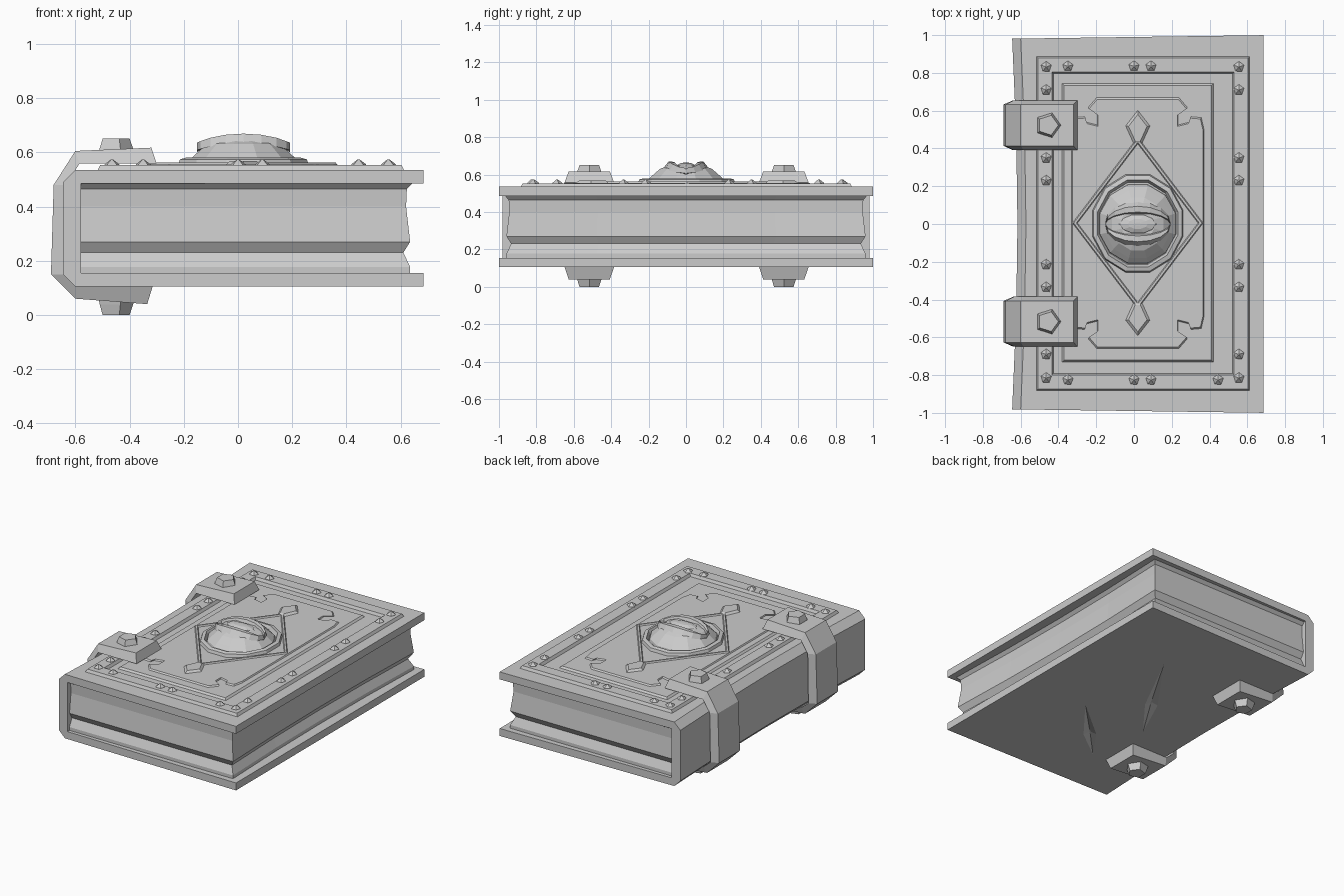
import bpy, bmesh, math
from math import sin, cos, pi, sqrt

if "Cube" in bpy.data.objects:
    bpy.data.objects.remove(bpy.data.objects["Cube"])

CX = 0.02  # centre of the cover decoration


def loft(name, rings, cyclic=False):
    """Skin a list of equal point rings; cap the ends unless cyclic."""
    bm = bmesh.new()
    vs = [[bm.verts.new(p) for p in r] for r in rings]
    n = len(vs[0])
    for i in range(len(vs) if cyclic else len(vs) - 1):
        a, b = vs[i], vs[(i + 1) % len(vs)]
        for j in range(n):
            k = (j + 1) % n
            bm.faces.new((a[j], a[k], b[k], b[j]))
    if not cyclic:
        bm.faces.new(vs[0])
        bm.faces.new(vs[-1])
    bmesh.ops.recalc_face_normals(bm, faces=bm.faces)
    me = bpy.data.meshes.new(name)
    bm.to_mesh(me)
    bm.free()
    ob = bpy.data.objects.new(name, me)
    bpy.context.collection.objects.link(ob)
    return ob


def rect(x0, x1, y0, y1, z, inset=0):
    x0, x1, y0, y1 = x0 + inset, x1 - inset, y0 + inset, y1 - inset
    return [(x0, y0, z), (x1, y0, z), (x1, y1, z), (x0, y1, z)]


def ngon(cx, cy, rx, ry, z, n, turn=0):
    return [(cx + rx * cos(turn + 2 * pi * i / n), cy + ry * sin(turn + 2 * pi * i / n), z)
            for i in range(n)]


def plate(name, pts, cx, cy, z0, z1, shrink):
    """Raised outline with sloping sides."""
    return loft(name, [[(cx + x * s, cy + y * s, z) for x, y in pts]
                       for s, z in ((1, z0), (shrink, z1))])


# Cover: C-shaped wrap with chamfered spine that bows inward halfway along
profile = [(0.685, 0.105), (-0.60, 0.105), (-0.645, 0.15), (-0.645, 0.49), (-0.60, 0.535),
           (0.685, 0.535), (0.685, 0.485), (-0.58, 0.485), (-0.58, 0.155), (0.685, 0.155)]
rings = []
for t in (-1, -0.5, 0, 0.5, 1):
    bow = 0.028 * (1 - t * t)
    rings.append([(x + (bow if x < -0.59 else 0), t * (0.99 + 0.014 * x), z) for x, z in profile])
cover = loft("cover", rings)

# Two shallow gouges in the back cover
for i, (x0, y0, x1, y1) in enumerate([(0.23, -0.2, -0.21, -0.65), (0.175, 0.5, -0.27, -0.235)]):
    mx, my = x0 * 0.4 + x1 * 0.6, y0 * 0.4 + y1 * 0.6
    ln = math.hypot(x1 - x0, y1 - y0)
    nx, ny = -(y1 - y0) / ln * 0.04, (x1 - x0) / ln * 0.04
    ring = [(x0, y0), (mx + nx, my + ny), (x1, y1), (mx - nx, my - ny)]
    cut = loft("gouge_cutter", [[(x, y, 0.09) for x, y in ring], [(x, y, 0.105) for x, y in ring],
                                [(mx + (x - mx) * 0.1, my + (y - my) * 0.1, 0.125) for x, y in ring]])
    cut.hide_render = True
    cut.hide_set(True)
    m = cover.modifiers.new("gouge", "BOOLEAN")
    m.operation, m.solver, m.object = "DIFFERENCE", "EXACT", cut

# Page block with wavy edges
rings = []
for z, off in ((0.15, 0), (0.177, 0), (0.23, 0.025), (0.27, 0), (0.40, 0.015),
               (0.465, 0.012), (0.488, -0.01)):
    x, y = 0.635 - off, 0.96 - off
    rings.append([(-0.6, -y, z), (x, -y, z), (x - 0.015, -y / 2, z), (x - 0.02, 0, z),
                  (x - 0.015, y / 2, z), (x, y, z), (-0.6, y, z)])
loft("pages", rings)

# Raised border and centre panel
B = (-0.52, 0.615, -0.885, 0.89)
loft("border_frame", [rect(*B, 0.53), rect(*B, 0.553, 0.012), rect(*B, 0.553, 0.085),
                      rect(*B, 0.53, 0.097)], cyclic=True)
P = (-0.385, 0.425, -0.735, 0.748)
loft("centre_panel", [rect(*P, 0.53), rect(*P, 0.547, 0.015)])

# Ornamental plate with notched corners
q = [(0.22, 0.672), (0.265, 0.62), (0.215, 0.585), (0.215, 0.525), (0.275, 0.54),
     (0.285, 0.57), (0.34, 0.565), (0.355, 0.5)]
outline = (q + [(x, -y) for x, y in reversed(q)] + [(-x, -y) for x, y in q]
           + [(-x, y) for x, y in reversed(q)])
plate("ornament_plate", outline, CX, 0.005, 0.54, 0.555, 0.975)

# Diamond frame with a spearhead at each end
loft("diamond_frame", [ngon(CX, 0.005, 0.35 * s, 0.46 * s, z, 4)
                       for s, z in ((1, 0.55), (0.97, 0.563), (0.93, 0.563), (0.90, 0.55))],
     cyclic=True)
for s in (1, -1):
    plate("spearhead", [(0, 0.1 * s), (0.07, 0.01 * s), (0.02, -0.1 * s), (-0.02, -0.1 * s),
                        (-0.07, 0.01 * s)], CX, 0.005 + 0.505 * s, 0.55, 0.568, 0.7)

# Medallion ring and faceted dome
loft("medallion_ring", [ngon(CX, 0.003, 0.25 * s, 0.27 * s, z, 12, pi / 12)
                        for s, z in ((1, 0.55), (0.97, 0.574), (0.88, 0.58), (0.82, 0.55))],
     cyclic=True)
loft("dome", [ngon(CX, 0, r, r * 1.03, z, 12, pi / 12)
              for r, z in ((0.21, 0.55), (0.205, 0.572), (0.18, 0.595), (0.14, 0.63),
                           (0.09, 0.65), (0.03, 0.646))])


def dome_z(x, y):
    return 0.56 + 0.105 * sqrt(max(0, 1 - (x * x + y * y) / 0.0441))


# Eyelids and eyeball
for s, name in ((1, "upper_eyelid"), (-1, "lower_eyelid")):
    rings = []
    for i in range(9):
        a = pi * i / 8
        x = 0.172 * cos(a)
        sec = []
        for h, lift in ((0.115, -0.012), (0.09, 0.015), (0.062, 0.008), (0.05, -0.02)):
            y = s * (h * sin(a) + 0.1 * (h - 0.05))
            sec.append((CX + x, y, dome_z(x, y) + lift))
        rings.append(sec)
    loft(name, rings)
loft("eyeball", [ngon(CX, 0, 0.115 * r, 0.06 * r, z, 10)
                 for r, z in ((1, 0.635), (0.8, 0.652), (0.45, 0.662), (0.15, 0.664))])

# Pyramid studs around the border
studs = [(x, y) for x in (-0.465, 0.555)
         for y in (0.832, 0.71, 0.35, 0.23, -0.215, -0.335, -0.69, -0.815)]
studs += [(x, y) for x in (-0.35, 0.0, 0.09) for y in (0.835, -0.825)] + [(0.445, -0.825)]
for x, y in studs:
    loft("stud", [ngon(x, y, r, r, z, 5, 0.3) for r, z in ((0.03, 0.55), (0.028, 0.556), (0.005, 0.573))])

# Spine straps: bevelled C-shaped bands, each with a bolt above and below
outer = [(-0.32, 0.617), (-0.60, 0.605), (-0.68, 0.48), (-0.69, 0.15), (-0.60, 0.06), (-0.335, 0.04)]
inner = [(-0.30, 0.558), (-0.585, 0.558), (-0.635, 0.48), (-0.64, 0.15), (-0.585, 0.105), (-0.315, 0.105)]
for cy in (0.523, -0.517):
    loft("spine_strap", [[(xo, cy - 0.11, zo), (xo, cy + 0.11, zo),
                          (xi, cy + 0.132, zi), (xi, cy - 0.132, zi)]
                         for (xo, zo), (xi, zi) in zip(outer, inner)])
    for name, z0, z1 in (("top_bolt", 0.6, 0.65), ("bottom_bolt", 0.055, 0.0)):
        loft(name, [ngon(-0.455, cy, r, r, z, 5) for r, z in ((0.072, z0), (0.068, z0 + (z1 - z0) * 0.3), (0.055, z1))])
